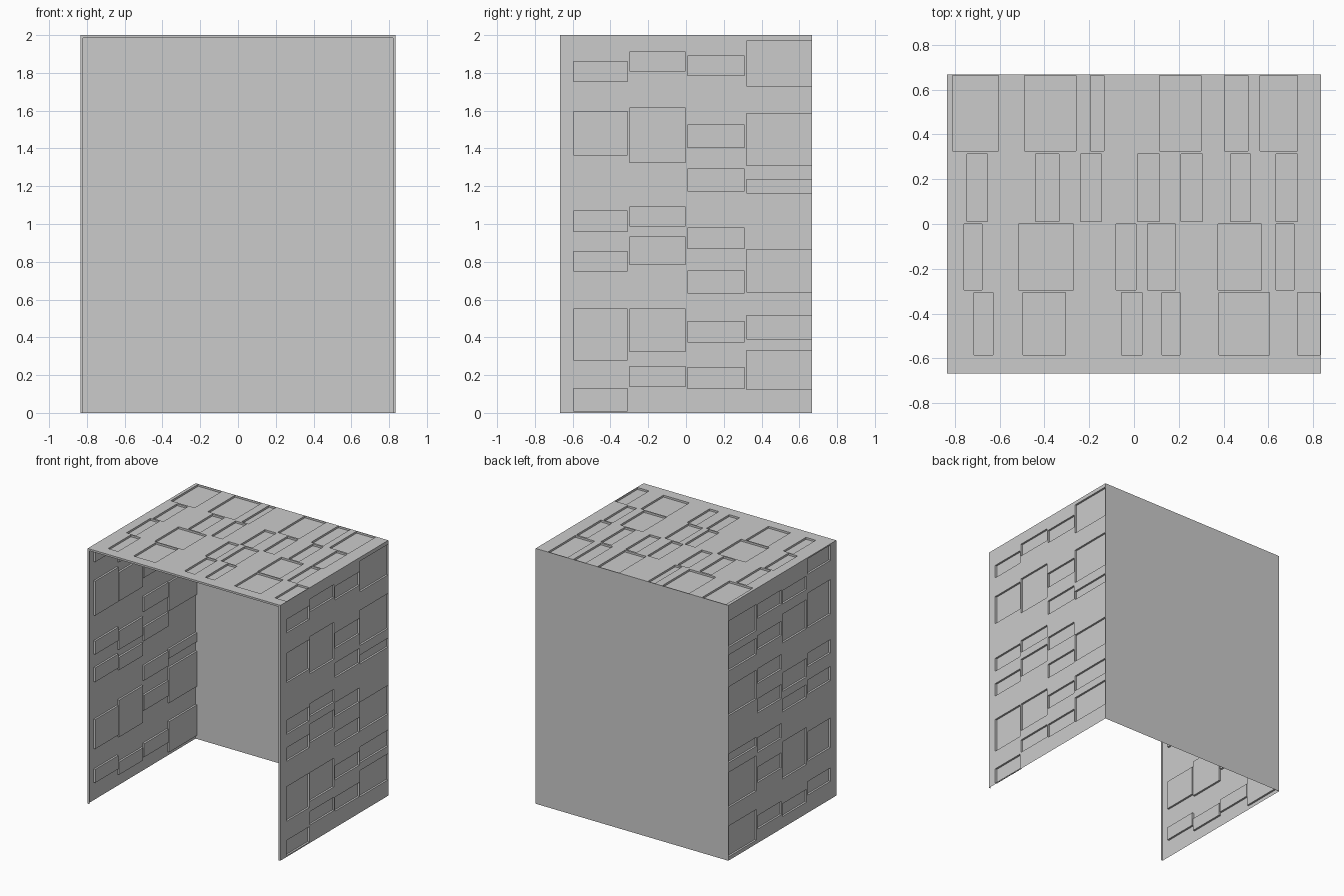
import bpy
import bmesh

if "Cube" in bpy.data.objects:
    bpy.data.objects.remove(bpy.data.objects["Cube"])

W, D, H = 0.835, 0.668, 2.0   # half width, half depth, height
T = 0.015                     # relief depth and front lip width

# Relief rows: (start, end, [panel spans along the row])
SIDE_ROWS = [
    (-.595, -.31, [(.01, .13), (.28, .55), (.75, .855), (.96, 1.07), (1.365, 1.595), (1.755, 1.86)]),
    (-.30, -.002, [(.14, .245), (.325, .55), (.785, .93), (.99, 1.09), (1.325, 1.615), (1.81, 1.91)]),
    (.008, .31, [(.13, .24), (.375, .485), (.635, .75), (.87, .98), (1.175, 1.29), (1.405, 1.525), (1.785, 1.89)]),
    (.32, .664, [(.125, .33), (.39, .515), (.64, .865), (1.165, 1.235), (1.31, 1.585), (1.73, 1.97)]),
]
TOP_ROWS = [
    (-.585, -.305, [(-.715, -.63), (-.495, -.305), (-.055, .035), (.125, .205), (.38, .605), (.73, .83)]),
    (-.295, 0, [(-.76, -.68), (-.515, -.27), (-.08, .01), (.06, .185), (.375, .57), (.635, .715)]),
    (.012, .312, [(-.745, -.655), (-.44, -.335), (-.24, -.145), (.015, .115), (.21, .305), (.43, .52), (.635, .73)]),
    (.327, .664, [(-.81, -.605), (-.49, -.26), (-.195, -.135), (.115, .30), (.405, .51), (.563, .73)]),
]


def make_object(name, quads, place, flip=False):
    bm = bmesh.new()
    for quad in quads:
        bm.faces.new([bm.verts.new(place(*p)) for p in quad])
    bmesh.ops.remove_doubles(bm, verts=bm.verts, dist=1e-5)
    if flip:
        bmesh.ops.reverse_faces(bm, faces=bm.faces)
    mesh = bpy.data.meshes.new(name)
    bm.to_mesh(mesh)
    bm.free()
    bpy.context.collection.objects.link(bpy.data.objects.new(name, mesh))


def flat(u0, u1, v0, v1, w=0.0):
    return [(u0, v0, w), (u1, v0, w), (u1, v1, w), (u0, v1, w)]


def relief(rows, v_min, v_max):
    """Thin sheet whose panels are pressed inward by T."""
    quads, u = [], -D
    for u0, u1, spans in rows:
        quads.append(flat(u, u0, v_min, v_max))
        v = v_min
        for v0, v1 in spans:
            quads.append(flat(u0, u1, v, v0))
            rim, floor = flat(u0, u1, v0, v1), flat(u0, u1, v0, v1, -T)
            quads.append(floor)
            for i in range(4):
                j = (i + 1) % 4
                quads.append([rim[i], rim[j], floor[j], floor[i]])
            v = v1
        quads.append(flat(u0, u1, v, v_max))
        u = u1
    quads.append(flat(u, D, v_min, v_max))
    return quads


# Side walls: the left one is the right one turned upside down
side = relief(SIDE_ROWS, 0, H)
make_object("right_wall", side, lambda u, v, w: (W + w, u, v))
make_object("left_wall", side, lambda u, v, w: (-W - w, u, H - v))

# Top panel
make_object("top_panel", relief(TOP_ROWS, -W, W),
            lambda u, v, w: (v, u, H + w), flip=True)

# Plain back wall
make_object("back_wall", [flat(-W, W, 0, H)], lambda u, v, w: (u, D, v), flip=True)

# Narrow lip around the front opening
lip = [flat(-W, -W + T, 0, H - T), flat(W - T, W, 0, H - T), flat(-W, W, H - T, H)]
make_object("front_lip", lip, lambda u, v, w: (u, -D, v))
